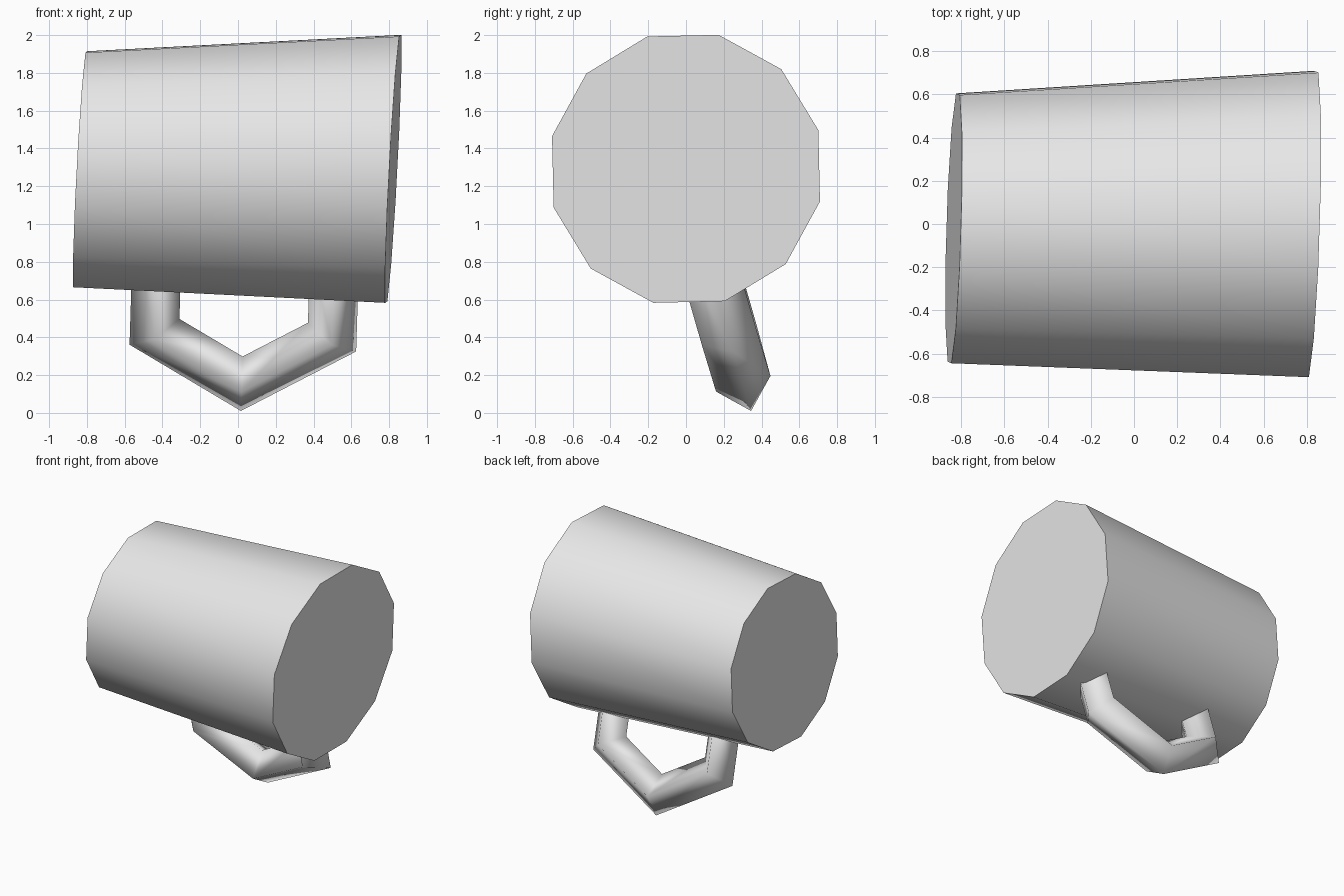
import bpy, bmesh
from math import sin, cos, radians
from mathutils import Vector

cube = bpy.data.objects.get("Cube")
if cube:
    bpy.data.objects.remove(cube, do_unlink=True)

grey = bpy.data.materials.new("plain_grey")
grey.use_nodes = True
GREY = (0.8, 0.8, 0.8, 1)
grey.diffuse_color = GREY
grey.node_tree.nodes["Principled BSDF"].inputs["Base Color"].default_value = GREY


def loft(name, rings, smooth_angle):
    """Skin a list of equal-sized point rings and cap both ends."""
    bm = bmesh.new()
    loops = [[bm.verts.new(p) for p in ring] for ring in rings]
    n = len(loops[0])
    for a, b in zip(loops, loops[1:]):
        for i in range(n):
            j = (i + 1) % n
            bm.faces.new((a[i], a[j], b[j], b[i]))
    bm.faces.new(loops[0])
    bm.faces.new(loops[-1])
    bmesh.ops.recalc_face_normals(bm, faces=bm.faces)
    mesh = bpy.data.meshes.new(name)
    bm.to_mesh(mesh)
    bm.free()
    mesh.materials.append(grey)
    obj = bpy.data.objects.new(name, mesh)
    bpy.context.collection.objects.link(obj)
    bpy.ops.object.select_all(action='DESELECT')
    obj.select_set(True)
    bpy.context.view_layer.objects.active = obj
    bpy.ops.object.shade_smooth_by_angle(angle=radians(smooth_angle))
    return obj


# Mug body: tapered twelve-sided barrel with slightly slanted ends
def body_ring(centre, radius):
    ring = []
    for i in range(12):
        a = radians(16.3 + 30 * i)
        y, z = radius * cos(a), radius * sin(a)
        ring.append(centre + Vector((0.03 * y + 0.053 * z, y, z)))
    return ring


loft("mug_body", [body_ring(Vector((-0.835, -0.02, 1.29)), 0.643),
                  body_ring(Vector((0.822, 0, 1.292)), 0.73)], 50)

# Handle: tilted hexagonal ring with a diamond section, ends buried in the body
up = Vector((0.03, -0.276, 0.96)).normalized()
across = Vector((1, 0, -0.03)).normalized()
normal = across.cross(up).normalized()
centre = Vector((0.036, 0.153, 0.676))

handle_rings = []
for k in range(-2, 3):
    t = radians(60 * k)
    outward = across * sin(t) - up * cos(t)
    mid = centre + outward * 0.543
    handle_rings.append([mid + (outward * cos(s) + normal * sin(s)) * 0.15
                         for s in map(radians, range(0, 360, 90))])
loft("mug_handle", handle_rings, 100)
